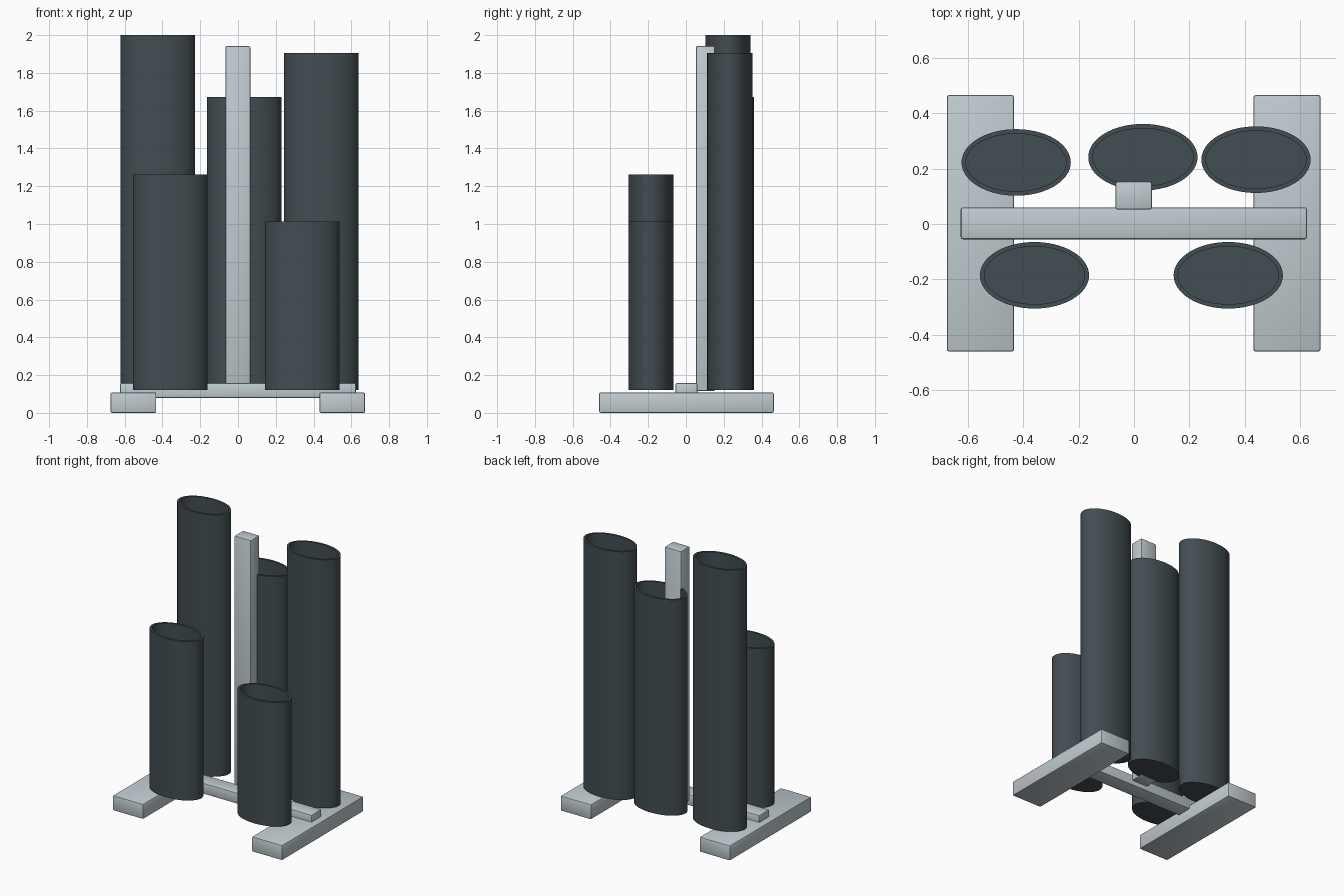
import bpy
import bmesh
import math

cube = bpy.data.objects.get("Cube")
if cube:
    bpy.data.objects.remove(cube, do_unlink=True)


def make_material(name, rgb):
    mat = bpy.data.materials.new(name)
    color = (*rgb, 1.0)
    mat.diffuse_color = color
    mat.use_nodes = True
    mat.node_tree.nodes["Principled BSDF"].inputs["Base Color"].default_value = color
    return mat


dark_slate = make_material("dark slate", (0.055, 0.074, 0.084))
pale_grey = make_material("pale grey", (0.53, 0.60, 0.63))


def add_object(name, bm, mat):
    bmesh.ops.recalc_face_normals(bm, faces=bm.faces[:])
    mesh = bpy.data.meshes.new(name)
    bm.to_mesh(mesh)
    bm.free()
    mesh.materials.append(mat)
    obj = bpy.data.objects.new(name, mesh)
    bpy.context.collection.objects.link(obj)
    bpy.ops.object.select_all(action='DESELECT')
    obj.select_set(True)
    bpy.context.view_layer.objects.active = obj
    bpy.ops.object.shade_smooth_by_angle(angle=math.radians(35))
    return obj


def block(name, low, high, bevel=0.008):
    """Box between two corners with softened edges."""
    bm = bmesh.new()
    bmesh.ops.create_cube(bm, size=1)
    for v in bm.verts:
        v.co = [a + (b - a) * (c + 0.5) for a, b, c in zip(low, high, v.co)]
    bmesh.ops.bevel(bm, geom=bm.edges[:], offset=bevel, segments=2,
                    profile=0.5, affect='EDGES')
    return add_object(name, bm, pale_grey)


def tube(name, x, y, top, bottom=0.12, rx=0.197, ry=0.12, wall=0.016, sides=64):
    """Oval cup: outer wall, rim, inner wall and a closed floor."""
    bm = bmesh.new()
    rings = []
    for inset, z in ((0, bottom), (0, top), (wall, top), (wall, bottom + 0.02)):
        ring = []
        for i in range(sides):
            a = math.tau * i / sides
            ring.append(bm.verts.new((x + (rx - inset) * math.cos(a),
                                      y + (ry - inset) * math.sin(a), z)))
        rings.append(ring)
    for r0, r1 in zip(rings, rings[1:]):
        for i in range(sides):
            j = (i + 1) % sides
            bm.faces.new((r0[i], r0[j], r1[j], r1[i]))
    bm.faces.new(rings[0])
    bm.faces.new(rings[-1])
    return add_object(name, bm, dark_slate)


# Base: two feet, a crossbar and an upright post
block("right_foot", (-0.675, -0.46, 0.0), (-0.433, 0.465, 0.108))
block("left_foot", (0.431, -0.46, 0.0), (0.673, 0.465, 0.108))
block("crossbar", (-0.625, -0.055, 0.08), (0.624, 0.06, 0.158))
block("post", (-0.067, 0.052, 0.115), (0.065, 0.153, 1.942))

# Oval tubes: three tall ones behind, two short ones in front
tube("back_right_tube", -0.425, 0.222, 2.0)
tube("back_middle_tube", 0.032, 0.241, 1.672)
tube("back_left_tube", 0.440, 0.232, 1.905)
tube("front_right_tube", -0.359, -0.185, 1.263)
tube("front_left_tube", 0.340, -0.185, 1.012)
